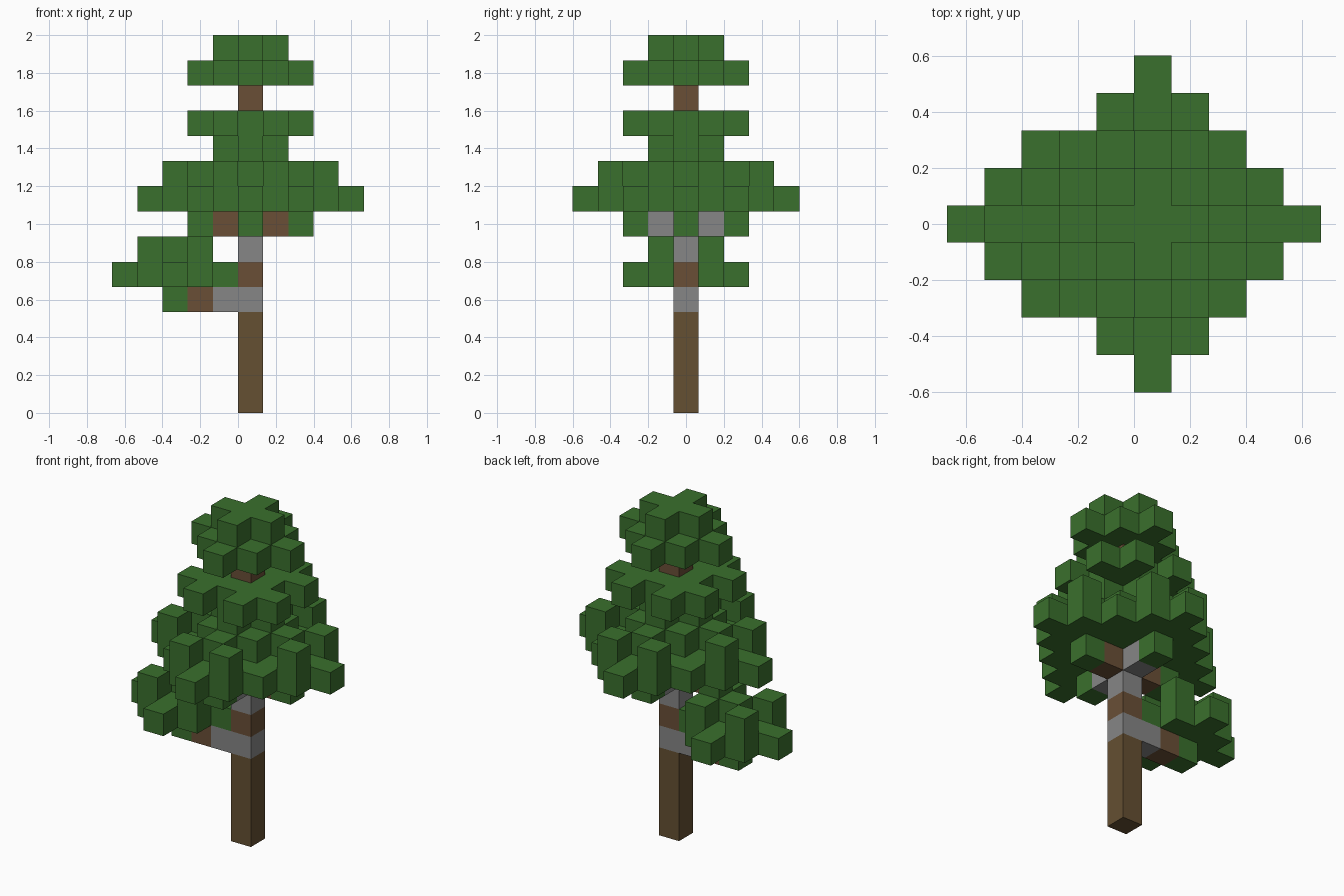
import bpy
import bmesh
from mathutils import Vector

cube = bpy.data.objects.get("Cube")
if cube:
    bpy.data.objects.remove(cube)

U = 2 / 15  # edge length of one block


def make_material(name, colour):
    mat = bpy.data.materials.new(name)
    mat.use_nodes = True
    mat.diffuse_color = (*colour, 1)
    mat.node_tree.nodes["Principled BSDF"].inputs["Base Color"].default_value = (*colour, 1)
    return mat


leaf = make_material("leaf green", (0.042, 0.162, 0.026))
bark = make_material("trunk brown", (0.130, 0.080, 0.032))
wood = make_material("branch brown", (0.144, 0.078, 0.037))
stone = make_material("stone grey", (0.240, 0.240, 0.240))

AXES = [(1, 0, 0), (-1, 0, 0), (0, 1, 0), (0, -1, 0), (0, 0, 1), (0, 0, -1)]


def blocks(name, cells, mat):
    """Join grid cells (column, row, layer) into one blocky shell."""
    cells = set(cells)
    bm = bmesh.new()
    for cell in cells:
        centre = (Vector(cell) + Vector((0.5, 0, 0.5))) * U
        for axis in AXES:
            if tuple(c + a for c, a in zip(cell, axis)) in cells:
                continue
            n = Vector(axis)
            s = Vector((axis[1], axis[2], axis[0]))
            t = n.cross(s)
            corners = [n + s + t, n - s + t, n - s - t, n + s - t]
            bm.faces.new([bm.verts.new(centre + c * U / 2) for c in corners])
    bmesh.ops.remove_doubles(bm, verts=bm.verts, dist=U / 100)
    bmesh.ops.recalc_face_normals(bm, faces=bm.faces)
    mesh = bpy.data.meshes.new(name)
    bm.to_mesh(mesh)
    bm.free()
    mesh.materials.append(mat)
    obj = bpy.data.objects.new(name, mesh)
    bpy.context.collection.objects.link(obj)
    return obj


def diamond(x, y, z, r):
    span = range(-r, r + 1)
    return [(x + i, y + j, z) for i in span for j in span if abs(i) + abs(j) <= r]


def saltire(x, y, z):
    return [(x, y, z)] + [(x + i, y + j, z) for i in (-1, 1) for j in (-1, 1)]


def clump(x, y, z):
    """Leaf clump on a branch tip: bud, wide diamond, then diagonal cross."""
    return [(x, y, z)] + diamond(x, y, z + 1, 2) + saltire(x, y, z + 2)


# Trunk in stacked sections
blocks("lower_trunk", [(0, 0, k) for k in range(4)], bark)
blocks("trunk_stone_low", [(0, 0, 4), (-1, 0, 4)], stone)
blocks("trunk_middle", [(0, 0, 5)], wood)
blocks("trunk_stone_high", [(0, 0, 6)], stone)
blocks("upper_trunk", [(0, 0, k) for k in range(7, 13)], wood)

# Low side branch with its own clump
blocks("side_branch", [(-2, 0, 4)], wood)
blocks("side_branch_leaves", clump(-3, 0, 4), leaf)

# Four main branches
for s, side in ((1, "left"), (-1, "right")):
    blocks(side + "_branch", [(s, 0, 7)], wood)
for s, side in ((-1, "front"), (1, "back")):
    blocks(side + "_branch", [(0, s, 7)], stone)

trunk_cells = {(0, 0, k) for k in range(13)}
crown = []
for x, y in ((2, 0), (-2, 0), (0, 2), (0, -2)):
    crown += clump(x, y, 7)
blocks("main_crown_leaves", set(crown) - trunk_cells, leaf)

# Middle tier: small cross below a star of four overlapping crosses
tier = diamond(0, 0, 10, 1)
for x, y, z in saltire(0, 0, 11)[1:]:
    tier += diamond(x, y, z, 1)
blocks("middle_tier_leaves", set(tier) - trunk_cells, leaf)

# Treetop
blocks("treetop_leaves", diamond(0, 0, 13, 2) + diamond(0, 0, 14, 1), leaf)
